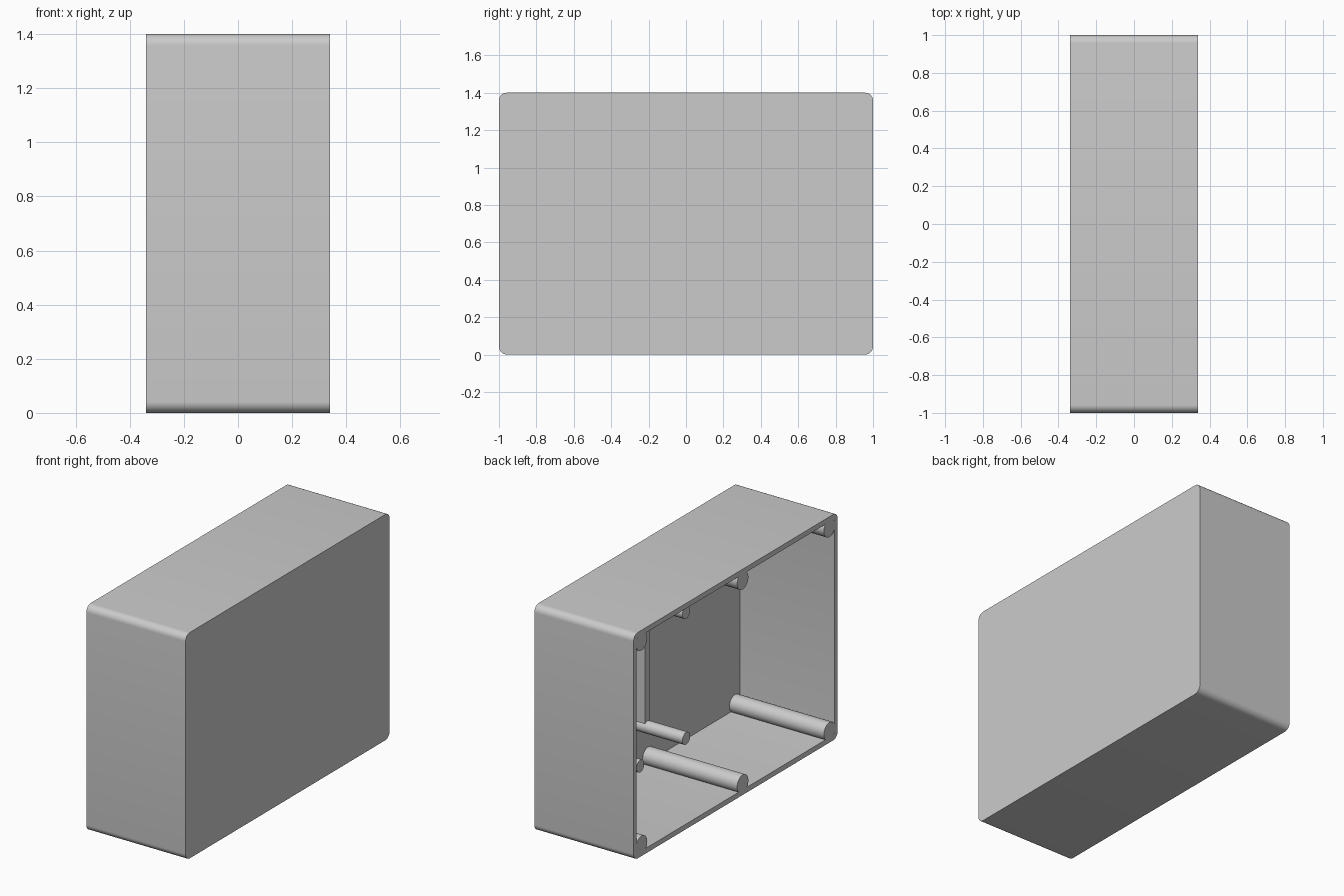
import bpy
import bmesh
from math import radians
from mathutils import Matrix, Vector

if "Cube" in bpy.data.objects:
    bpy.data.objects.remove(bpy.data.objects["Cube"], do_unlink=True)

WIDTH, LENGTH, HEIGHT = 0.68, 2.0, 1.4
WALL = 0.032
RIM_X = -WIDTH / 2
FLOOR_X = WIDTH / 2 - WALL
MID_Z = HEIGHT / 2

grey = bpy.data.materials.new("grey plastic")
grey.use_nodes = True
grey.diffuse_color = (0.6, 0.6, 0.6, 1)
grey.node_tree.nodes["Principled BSDF"].inputs["Base Color"].default_value = (0.6, 0.6, 0.6, 1)


def finish(name, bm, smooth=True):
    mesh = bpy.data.meshes.new(name)
    bmesh.ops.recalc_face_normals(bm, faces=bm.faces)
    bm.to_mesh(mesh)
    bm.free()
    mesh.materials.append(grey)
    obj = bpy.data.objects.new(name, mesh)
    bpy.context.collection.objects.link(obj)
    if smooth:
        bpy.ops.object.select_all(action="DESELECT")
        obj.select_set(True)
        bpy.context.view_layer.objects.active = obj
        bpy.ops.object.shade_smooth_by_angle(angle=radians(30))
    return obj


def box(size, centre):
    bm = bmesh.new()
    bmesh.ops.create_cube(bm, size=1, matrix=Matrix.Translation(centre) @ Matrix.Diagonal((*size, 1)))
    return bm


def post(name, x_end, y, z, radius):
    """Round post standing on the inside of the closed side."""
    x_start = FLOOR_X + WALL / 2
    bm = bmesh.new()
    place = Matrix.Translation(((x_start + x_end) / 2, y, z)) @ Matrix.Rotation(radians(90), 4, "Y")
    bmesh.ops.create_cone(bm, cap_ends=True, segments=40, radius1=radius, radius2=radius,
                          depth=x_start - x_end, matrix=place)
    return finish(name, bm)


# Hollow case: rounded along x, open on the -x side
bm = box((WIDTH, LENGTH, HEIGHT), (0, 0, MID_Z))
long_edges = [e for e in bm.edges if abs(e.verts[0].co.x - e.verts[1].co.x) > 0.1]
bmesh.ops.bevel(bm, geom=long_edges, offset=0.042, segments=8, profile=0.5, affect="EDGES")
bm.normal_update()
opening = min(bm.faces, key=lambda f: f.calc_center_median().x)
bmesh.ops.inset_region(bm, faces=[opening], thickness=WALL, use_even_offset=True)
pocket = bmesh.ops.extrude_discrete_faces(bm, faces=[opening])["faces"][0]
bmesh.ops.translate(bm, verts=pocket.verts, vec=Vector((FLOOR_X - RIM_X, 0, 0)))
finish("case", bm)

# Screw posts flush with the rim, and shorter mounting posts, mirrored top to bottom
for level, sign in (("lower", -1), ("upper", 1)):
    for place, y in (("front", -0.92), ("middle", -0.07), ("back", 0.92)):
        post(f"{level}_{place}_screw_post", RIM_X, y, MID_Z + sign * 0.63, 0.055)
    for place, y in (("inner", 0.04), ("outer", 0.49)):
        post(f"{level}_{place}_mounting_post", -0.03, y, MID_Z + sign * 0.39, 0.038)

# Low ribs joining each pair of mounting posts
for place, y in (("inner", 0.04), ("outer", 0.49)):
    finish(f"{place}_rib", box((0.08, 0.05, 0.78), (FLOOR_X - 0.033, y, MID_Z)), smooth=False)
